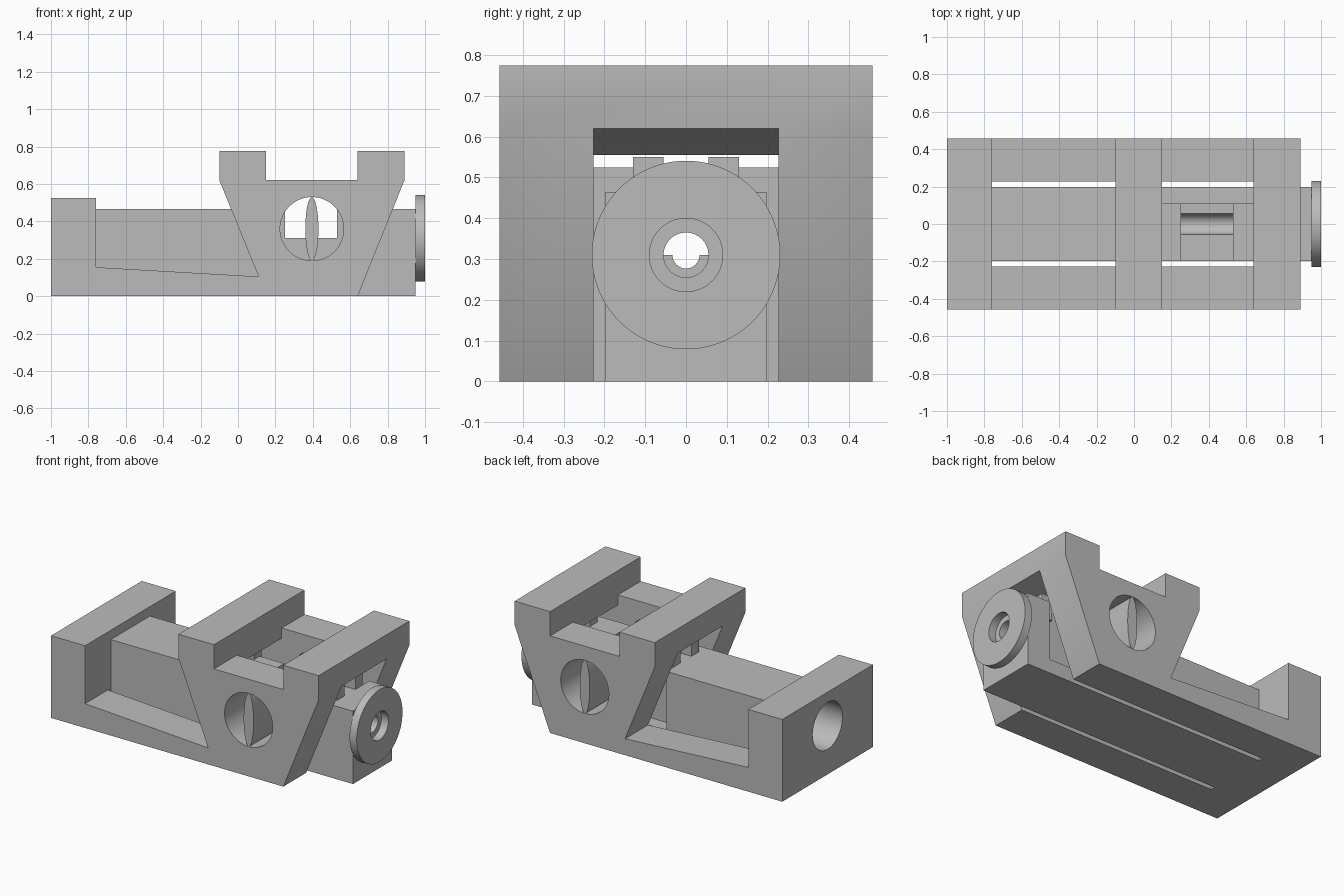
import bpy, bmesh, math
from mathutils import Vector

cube = bpy.data.objects.get("Cube")
if cube:
    bpy.data.objects.remove(cube, do_unlink=True)

# Single plain grey finish
grey = bpy.data.materials.new("plain_grey")
grey.use_nodes = True
colour = (0.5, 0.5, 0.5, 1)
grey.diffuse_color = colour
grey.node_tree.nodes["Principled BSDF"].inputs["Base Color"].default_value = colour


def prism(name, profile, start, end, axis="y"):
    """Extrude a profile along y (points are x, z) or along x (points are y, z)."""
    bm = bmesh.new()
    place = (lambda a, b: (a, start, b)) if axis == "y" else (lambda a, b: (start, a, b))
    face = bm.faces.new([bm.verts.new(place(a, b)) for a, b in profile])
    moved = bmesh.ops.extrude_face_region(bm, geom=[face])["geom"]
    step = Vector((0, end - start, 0) if axis == "y" else (end - start, 0, 0))
    bmesh.ops.translate(bm, vec=step, verts=[v for v in moved if isinstance(v, bmesh.types.BMVert)])
    bmesh.ops.recalc_face_normals(bm, faces=bm.faces)
    mesh = bpy.data.meshes.new(name)
    bm.to_mesh(mesh)
    bm.free()
    mesh.materials.append(grey)
    ob = bpy.data.objects.new(name, mesh)
    bpy.context.collection.objects.link(ob)
    return ob


def box(name, x0, x1, y0, y1, z0, z1):
    return prism(name, [(x0, z0), (x1, z0), (x1, z1), (x0, z1)], y0, y1)


def ellipse(a, b, ra, rb, count=64):
    turns = [2 * math.pi * i / count for i in range(count)]
    return [(a + ra * math.cos(t), b + rb * math.sin(t)) for t in turns]


def bore(radius, x0, x1):
    return prism("bore_cutter", ellipse(0, AXIS_Z, radius, radius), x0, x1, "x")


def cut(target, *cutters):
    bpy.context.view_layer.objects.active = target
    for cutter in cutters:
        mod = target.modifiers.new("cut", "BOOLEAN")
        mod.operation = "DIFFERENCE"
        mod.solver = "EXACT"
        mod.object = cutter
        bpy.ops.object.modifier_apply(modifier=mod.name)
        bpy.data.objects.remove(cutter, do_unlink=True)


AXIS_Z = 0.31
HALF = 0.457
CHANNEL = 0.227
SLIDE = 0.197
HOLE_X, HOLE_Z, HOLE_R = 0.395, 0.36, 0.17

# Outer frame with end block, sloping shelf and two raised bars
frame = prism("frame", [
    (-1, 0), (0.64, 0), (0.89, 0.62), (0.89, 0.775), (0.64, 0.775), (0.64, 0.62),
    (0.15, 0.62), (0.15, 0.775), (-0.1, 0.775), (-0.1, 0.62), (0.11, 0.105),
    (-0.76, 0.155), (-0.76, 0.525), (-1, 0.525)], -HALF, HALF)

# Lengthwise channel, open between the bars, with sloping roofs under them
channel = prism("channel_cutter", [
    (-0.76, -0.1), (1.2, -0.1), (1.2, 0.62), (0.89, 0.62), (0.64, 0.555), (0.64, 0.9),
    (0.15, 0.9), (0.15, 0.555), (-0.1, 0.62), (-0.76, 0.62)], -CHANNEL, CHANNEL)
side_hole = prism("side_hole_cutter", ellipse(HOLE_X, HOLE_Z, HOLE_R, HOLE_R), -1, 1)
cut(frame, channel, side_hole, bore(0.15, -1.1, -0.7))

# Thin upright vanes in the side holes
for side, word in ((1, "left"), (-1, "right")):
    prism("vane_" + word, ellipse(HOLE_X, HOLE_Z, 0.035, HOLE_R, 48),
          side * CHANNEL, side * HALF)

# Central body with bores, a cross pocket and a side recess
body = box("central_body", -0.76, 0.95, -SLIDE, SLIDE, 0, 0.465)
cut(body,
    bore(0.15, -0.9, -0.1),
    bore(0.055, -0.2, 1.1),
    box("pocket_cutter", 0.25, 0.53, -0.4, 0.4, AXIS_Z, 0.7),
    box("recess_cutter", 0, 0.79, 0.11, 0.4, 0.09, 0.7))

# Lower half liner narrowing the bore
arc = [math.pi * (1 + i / 20) for i in range(21)]
liner = [(0.056 * math.cos(t), AXIS_Z + 0.056 * math.sin(t)) for t in arc]
liner += [(0.033 * math.cos(t), AXIS_Z + 0.033 * math.sin(t)) for t in reversed(arc)]
prism("bore_liner", liner, -0.1, 0.2, "x")

# Small posts under the bars
for x0, end in ((0, "rear"), (0.715, "front")):
    for y0, word in ((0.055, "left"), (-0.13, "right")):
        box("post_" + end + "_" + word, x0, x0 + 0.075, y0, y0 + 0.075, 0.4, 0.55)

# Round end disc
disc = prism("end_disc", ellipse(0, AXIS_Z, 0.231, 0.231, 96), 0.95, 1, "x")
cut(disc, bore(0.09, 0.9, 1.1))

# Smooth the round walls, keep the edges sharp
bpy.ops.object.select_all(action="DESELECT")
for ob in bpy.context.collection.objects:
    if ob.type == "MESH" and grey.name in ob.data.materials:
        ob.select_set(True)
        bpy.context.view_layer.objects.active = ob
bpy.ops.object.shade_smooth_by_angle(angle=math.radians(30))
